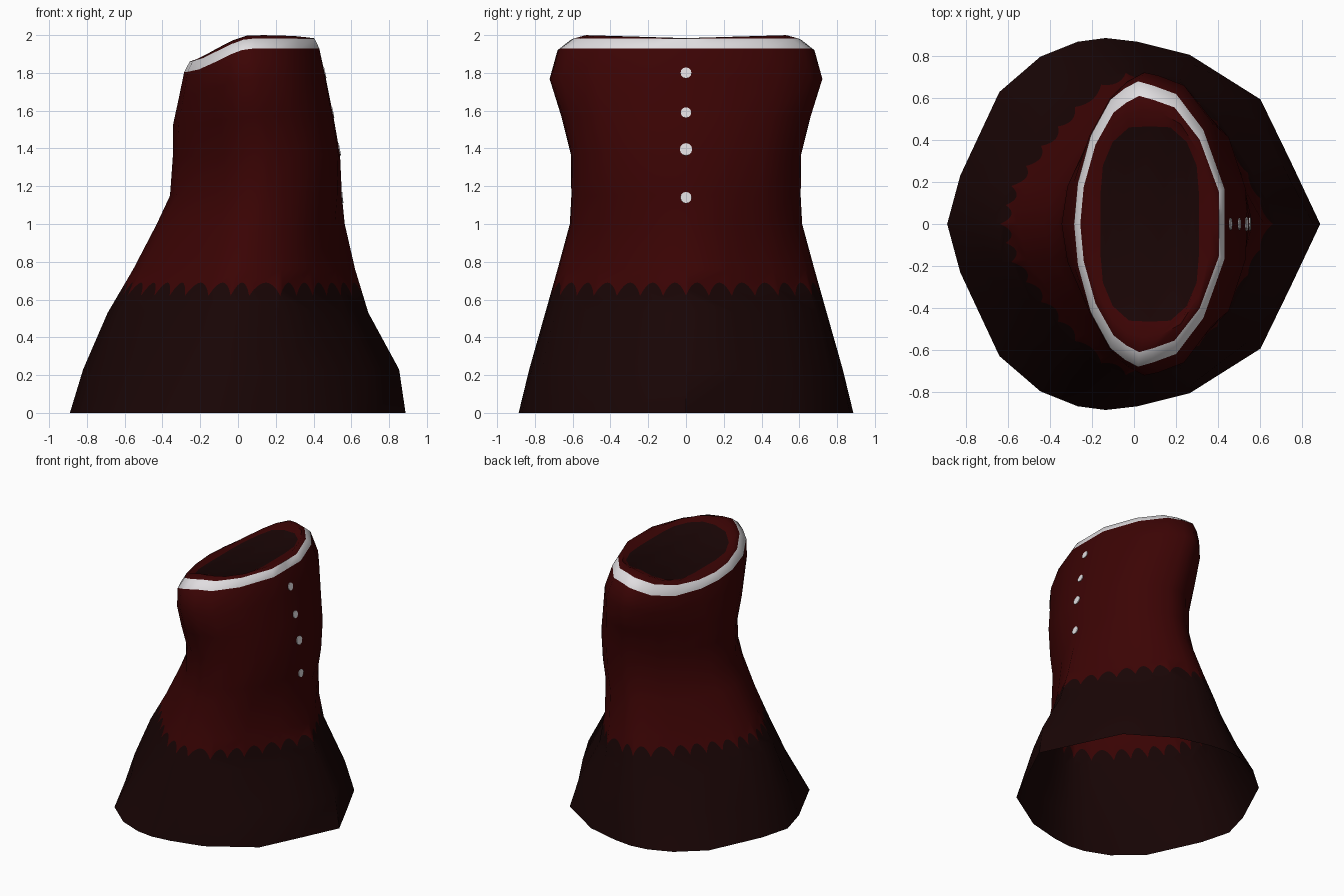
import bpy, bmesh, math
from mathutils import Vector

if "Cube" in bpy.data.objects:
    bpy.data.objects.remove(bpy.data.objects["Cube"])


def material(name, rgb):
    m = bpy.data.materials.new(name)
    m.diffuse_color = (*rgb, 1)
    m.use_nodes = True
    m.node_tree.nodes["Principled BSDF"].inputs["Base Color"].default_value = m.diffuse_color
    return m


RED = material("deep red cloth", (0.044, 0.0011, 0.0012))
DARK = material("dark brown cloth", (0.0095, 0.0015, 0.0015))
WHITE = material("off white trim", (0.74, 0.72, 0.74))

# Half outlines from +x round to -x, normalised: hem, mid skirt, torso, collar, neck
HEM = [(1, 0), (.84, .34), (.68, .67), (.30, .91), (.02, .98), (-.15, 1),
       (-.30, .98), (-.50, .90), (-.72, .71), (-.93, .26), (-1, 0)]
MID = [(1, 0), (.81, .34), (.58, .68), (.32, .93), (.07, .99), (-.08, 1),
       (-.26, .92), (-.45, .77), (-.70, .51), (-.92, .25), (-1, 0)]
TORSO = [(1, 0), (.98, .28), (.80, .68), (.47, .92), (.15, .99), (0, 1),
         (-.24, .93), (-.47, .79), (-.72, .54), (-.93, .27), (-1, 0)]
RIM = [(1, 0), (1, .25), (.72, .66), (.36, .91), (.05, .97), (-.15, 1),
       (-.33, .95), (-.52, .87), (-.78, .62), (-.95, .29), (-1, 0)]
NECK = [(1, 0), (1, .30), (.95, .60), (.75, .84), (.42, .99), (0, 1),
        (-.42, .99), (-.75, .84), (-.95, .60), (-1, .30), (-1, 0)]
SHAPES = [HEM, MID, TORSO, RIM, NECK]

# Rings: z, x min, x max, y half width, collar tilt, position along SHAPES
RINGS = [
    (0.00, -.89, .887, .886, 0, 0),
    (0.23, -.82, .853, .830, 0, .5),
    (0.53, -.69, .690, .745, 0, .95),
    (0.76, -.555, .620, .680, 0, 1.1),
    (1.00, -.43, .565, .615, 0, 1.5),
    (1.15, -.36, .550, .607, 0, 1.8),
    (1.37, -.345, .540, .610, .1, 2),
    (1.57, -.345, .505, .660, .4, 2.2),
    (1.77, -.31, .465, .722, .7, 2.5),
    (1.93, -.285, .430, .680, 1, 3),
    (1.983, -.256, .405, .610, 1, 3),
    (1.992, -.215, .362, .540, 1, 3.4),
    (1.968, -.160, .310, .465, 1, 4),
]


def ring_points(z, x0, x1, hy, tilt, s):
    k = min(int(s), len(SHAPES) - 2)
    half = []
    for p, q in zip(SHAPES[k], SHAPES[k + 1]):
        x = (x0 + x1) / 2 + (x1 - x0) / 2 * (p[0] + (q[0] - p[0]) * (s - k))
        y = hy * (p[1] + (q[1] - p[1]) * (s - k))
        t = min(1, max(0, (0.08 - x) / 0.36))
        half.append(Vector((x, y, z - 0.125 * t * t * (3 - 2 * t) * tilt)))
    return half + [Vector((p.x, -p.y, p.z)) for p in half[-2:0:-1]]


bm = bmesh.new()
rings = [[bm.verts.new(p) for p in ring_points(*r)] for r in RINGS]
n = len(rings[0])

# Collar shoulder rises slightly at the +y and -y ends
for v in rings[11]:
    v.co.z += 0.016 * abs(v.co.y) / 0.54 - 0.008


def add_face(verts, mat):
    f = bm.faces.new(verts)
    f.material_index = mat
    f.smooth = True


# Scalloped colour border lying on the band between rings 2 and 3
lo, hi = rings[2], rings[3]
border = []
for i in range(n):
    j = (i + 1) % n
    count = max(1, round((lo[i].co - lo[j].co).length / 0.12))
    seg = []
    for k in range(count * 8):
        u = k / (count * 8)
        z = 0.62 + 0.07 * abs(math.sin(math.pi * u * count)) ** 0.8
        t = (z - RINGS[2][0]) / (RINGS[3][0] - RINGS[2][0])
        a, b = lo[i].co.lerp(lo[j].co, u), hi[i].co.lerp(hi[j].co, u)
        seg.append(bm.verts.new(a.lerp(b, t)))
    border.append(seg)

for i in range(n):
    j = (i + 1) % n
    edge = border[i] + [border[j][0]]
    add_face([lo[i], lo[j]] + edge[::-1], 1)
    add_face(edge + [hi[j], hi[i]], 0)

# Remaining bands: dark skirt, red body, white collar trim, red shoulder
for r in range(len(rings) - 1):
    if r == 2:
        continue
    mat = 1 if r < 2 else 2 if r == 9 else 0
    for i in range(n):
        j = (i + 1) % n
        add_face([rings[r][i], rings[r][j], rings[r + 1][j], rings[r + 1][i]], mat)

# Dark neck panel, built as strips across the collar
top = rings[-1]
h = n // 2
add_face([top[0], top[1], top[n - 1]], 1)
for i in range(1, h - 1):
    add_face([top[i], top[i + 1], top[n - i - 1], top[n - i]], 1)
add_face([top[h - 1], top[h], top[h + 1]], 1)

me = bpy.data.meshes.new("coat_body")
bm.to_mesh(me)
bm.free()
for m in (RED, DARK, WHITE):
    me.materials.append(m)
coat = bpy.data.objects.new("coat_body", me)
bpy.context.collection.objects.link(coat)
bpy.context.view_layer.objects.active = coat
coat.select_set(True)
bpy.ops.object.shade_smooth_by_angle(angle=math.radians(50))


# Buttons down the +x side, thin plates following the slope
def side_x(z):
    for a, b in zip(RINGS, RINGS[1:]):
        if a[0] <= z <= b[0]:
            t = (z - a[0]) / (b[0] - a[0])
            return a[2] + (b[2] - a[2]) * t, (b[2] - a[2]) / (b[0] - a[0])


for k, (z, r) in enumerate([(1.80, .029), (1.59, .028), (1.395, .033), (1.14, .03)]):
    x, slope = side_x(z)
    bpy.ops.mesh.primitive_cylinder_add(
        vertices=12, radius=r, depth=0.006, location=(x + 0.001, 0, z),
        rotation=(0, math.pi / 2 + math.atan(slope), 0))
    ob = bpy.context.object
    ob.name = f"button_{k + 1}"
    ob.data.materials.append(WHITE)
